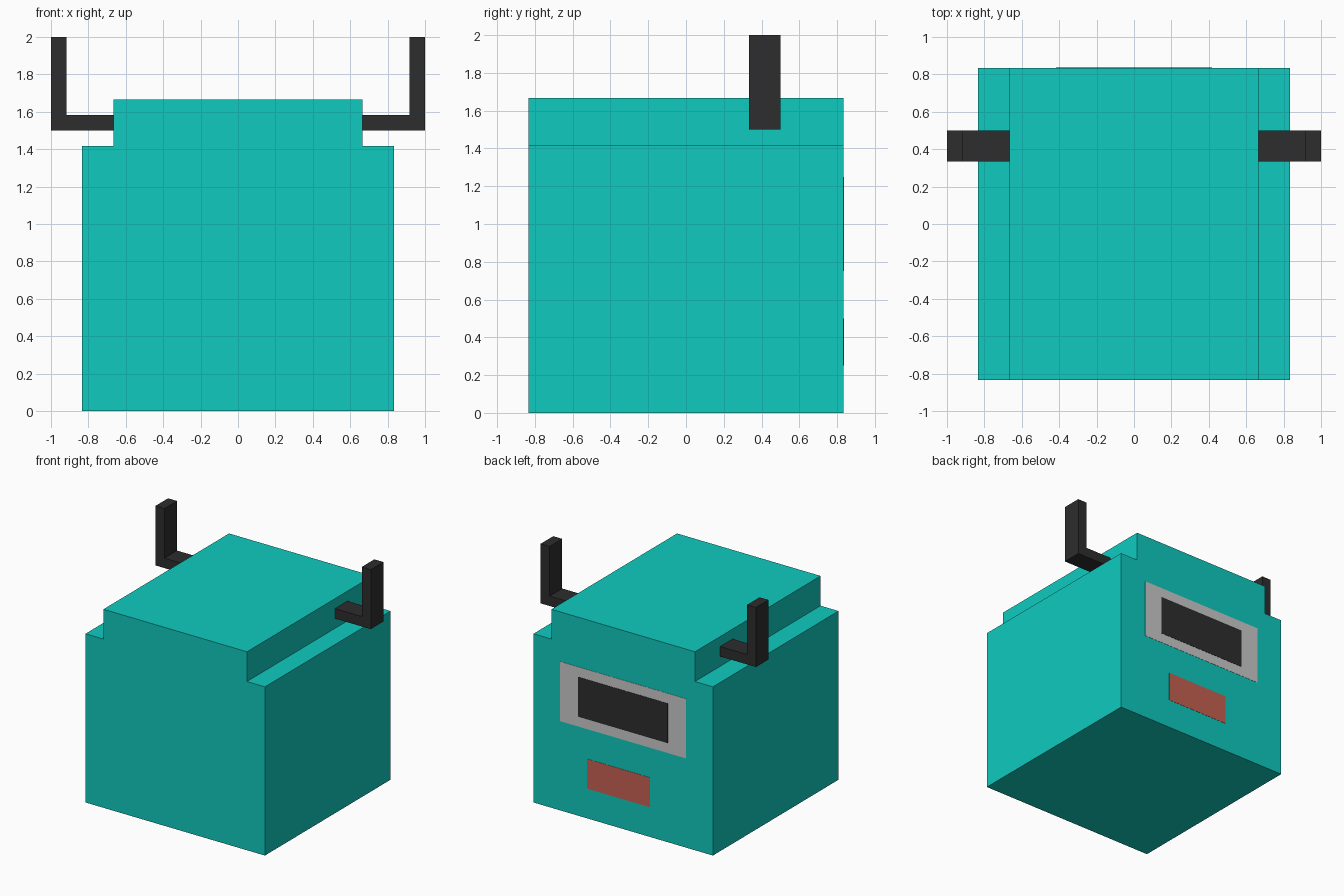
import bpy

if "Cube" in bpy.data.objects:
    bpy.data.objects.remove(bpy.data.objects["Cube"])

U = 1 / 12  # the model sits on a grid of twelfths


def srgb(c):
    c /= 255
    return c / 12.92 if c <= 0.04045 else ((c + 0.055) / 1.055) ** 2.4


def material(name, r, g, b):
    m = bpy.data.materials.new(name)
    m.diffuse_color = (srgb(r), srgb(g), srgb(b), 1)
    m.use_nodes = True
    m.node_tree.nodes["Principled BSDF"].inputs["Base Color"].default_value = m.diffuse_color
    return m


TEAL = material("teal", 15, 202, 191)
BLACK = material("charcoal", 45, 45, 45)
GREY = material("light grey", 202, 202, 202)
RED = material("brick red", 199, 97, 83)


def extrude(name, profile, y0, y1, mat):
    """Extrude a counter-clockwise (x, z) profile from y0 to y1 (y0 < y1)."""
    n = len(profile)
    verts = [(x * U, y, z * U) for y in (y0, y1) for x, z in profile]
    faces = [tuple(range(n)), tuple(reversed(range(n, 2 * n)))]
    faces += [(i, i + n, (i + 1) % n + n, (i + 1) % n) for i in range(n)]
    mesh = bpy.data.meshes.new(name)
    mesh.from_pydata(verts, [], faces)
    mesh.materials.append(mat)
    obj = bpy.data.objects.new(name, mesh)
    bpy.context.collection.objects.link(obj)
    return obj


def rect(x0, x1, z0, z1):
    return [(x0, z0), (x1, z0), (x1, z1), (x0, z1)]


# Body: a block with a step along both upper sides
extrude("body", [(-10, 0), (10, 0), (10, 17), (8, 17), (8, 20),
                 (-8, 20), (-8, 17), (-10, 17)], -10 * U, 10 * U, TEAL)

# Antennae: L-shaped bars, mirrored
right = [(8, 18), (12, 18), (12, 24), (11, 24), (11, 19), (8, 19)]
left = [(-x, z) for x, z in reversed(right)]
extrude("right_antenna", right, 4 * U, 6 * U, BLACK)
extrude("left_antenna", left, 4 * U, 6 * U, BLACK)

# Thin painted plates on the back
back = 10 * U
extrude("visor_frame", rect(-7, 7, 9, 15), back - 0.002, back + 0.002, GREY)
extrude("visor_glass", rect(-5, 5, 10, 14), back - 0.002, back + 0.004, BLACK)
extrude("mouth_plate", rect(-3, 4, 3, 6), back - 0.002, back + 0.002, RED)
